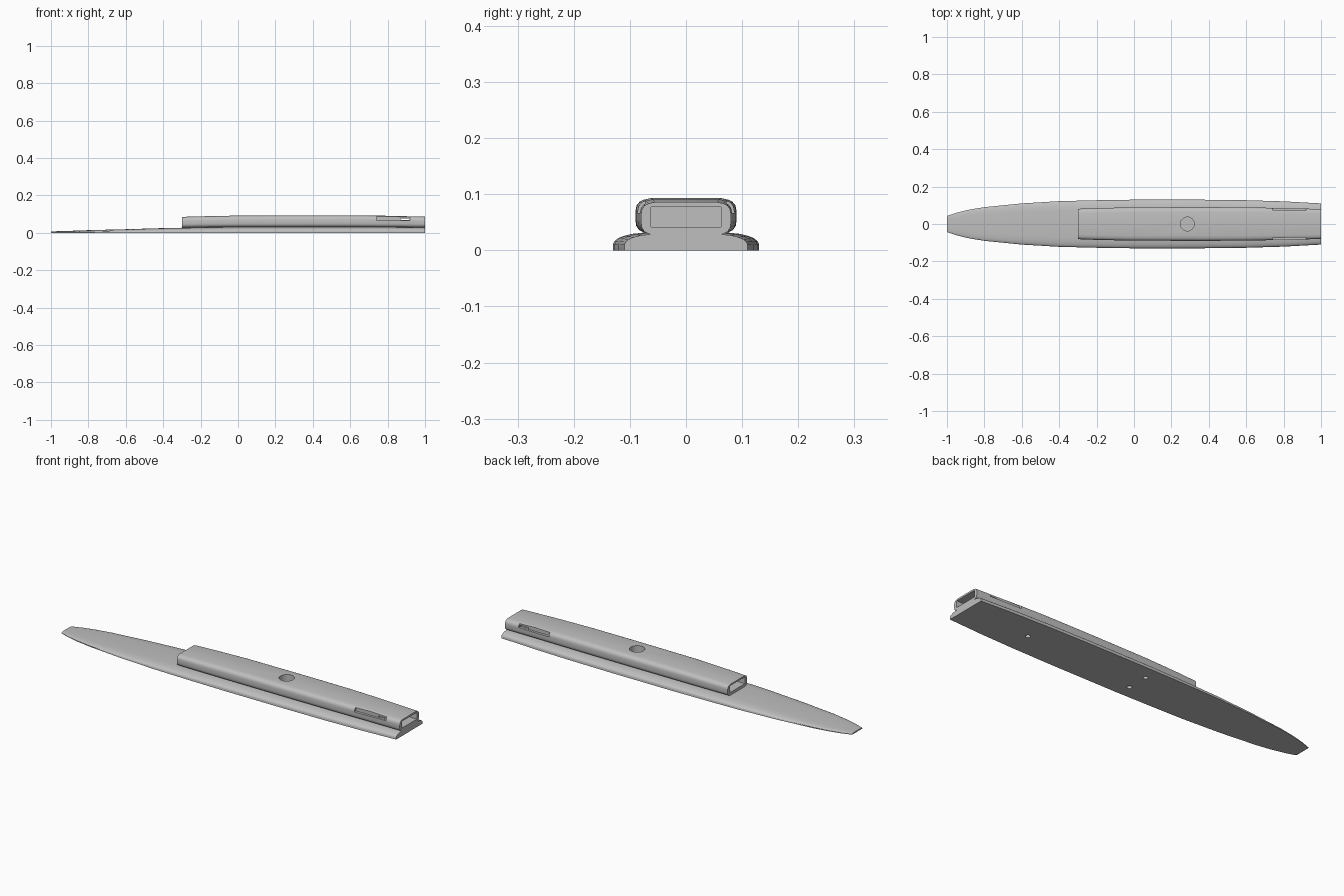
import bpy, bmesh
from mathutils import Matrix

if "Cube" in bpy.data.objects:
    bpy.data.objects.remove(bpy.data.objects["Cube"], do_unlink=True)

GREY = (0.52, 0.52, 0.52, 1)
grey = bpy.data.materials.new("plain grey")
grey.use_nodes = True
grey.diffuse_color = GREY
grey.node_tree.nodes["Principled BSDF"].inputs["Base Color"].default_value = GREY


def make_object(name, bm):
    bmesh.ops.recalc_face_normals(bm, faces=bm.faces)
    mesh = bpy.data.meshes.new(name)
    bm.to_mesh(mesh)
    bm.free()
    mesh.materials.append(grey)
    obj = bpy.data.objects.new(name, mesh)
    bpy.context.collection.objects.link(obj)
    return obj


def loft(name, stations, profile):
    """Skin a mirrored half profile through (x, half width, height) stations."""
    bm = bmesh.new()
    section = profile + [(-y, z) for y, z in reversed(profile)]
    rings = [[bm.verts.new((x, y * w, z * h)) for y, z in section] for x, w, h in stations]
    n = len(section)
    for a, b in zip(rings, rings[1:]):
        for i in range(n):
            j = (i + 1) % n
            bm.faces.new((a[i], a[j], b[j], b[i]))
    bm.faces.new(rings[0])
    bm.faces.new(rings[-1])
    return make_object(name, bm)


def box(lo, hi):
    bm = bmesh.new()
    size = [b - a for a, b in zip(lo, hi)]
    mid = [(a + b) / 2 for a, b in zip(lo, hi)]
    bmesh.ops.create_cube(bm, size=1, matrix=Matrix.Translation(mid) @ Matrix.Diagonal((*size, 1)))
    return make_object("cutter", bm)


def drill(x, y, z0, z1, radius, sides):
    bm = bmesh.new()
    bmesh.ops.create_cone(bm, cap_ends=True, segments=sides, radius1=radius, radius2=radius,
                          depth=z1 - z0, matrix=Matrix.Translation((x, y, (z0 + z1) / 2)))
    return make_object("cutter", bm)


def carve(obj, cutters):
    bpy.ops.object.select_all(action="DESELECT")
    bpy.context.view_layer.objects.active = obj
    obj.select_set(True)
    for cutter in cutters:
        mod = obj.modifiers.new("cut", "BOOLEAN")
        mod.operation, mod.solver, mod.object = "DIFFERENCE", "EXACT", cutter
        bpy.ops.object.modifier_apply(modifier=mod.name)
        bpy.data.objects.remove(cutter, do_unlink=True)
    bpy.ops.object.shade_smooth_by_angle(angle=0.6)


# Long tapering base with rounded upper edges
base = loft("base_blade",
            [(-1, .043, .007), (-.95, .06, .009), (-.88, .077, .011), (-.8, .09, .014),
             (-.6, .11, .019), (-.4, .122, .025), (-.2, .127, .029), (0, .13, .032),
             (.35, .13, .032), (.6, .127, .032), (.8, .121, .031), (1, .11, .029)],
            [(1, 0), (1, .35), (.98, .52), (.93, .68), (.85, .81), (.74, .92), (.55, 1)])
carve(base, [drill(x, y, -.01, .019, .012, 16) for x, y in ((.63, 0), (-.02, .057), (-.02, -.057))])

# Rounded housing on a narrow neck
housing = loft("housing",
               [(-.3, .081, .085), (-.2, .085, .088), (0, .089, .092), (.35, .09, .093),
                (.6, .089, .093), (.8, .085, .091), (1, .08, .086)],
               [(.74, .24), (.74, .32), (.83, .34), (.93, .39), (.985, .47), (1, .56),
                (1, .76), (.98, .86), (.92, .93), (.84, .97), (.7, 1)])
cutters = [box((-.4, -.062, .042), (.2, .062, .077)),
           box((.45, -.062, .042), (1.1, .062, .077)),
           drill(.285, 0, .042, .12, .037, 32)]
# Side slots, open to the end socket near the rear
for s in (-1, 1):
    near, far = sorted((s * .072, s * .12))
    cutters.append(box((.74, near, .067), (.92, far, .087)))
    near, far = sorted((s * .05, s * .1))
    cutters.append(box((.87, near, .068), (.918, far, .076)))
carve(housing, cutters)
